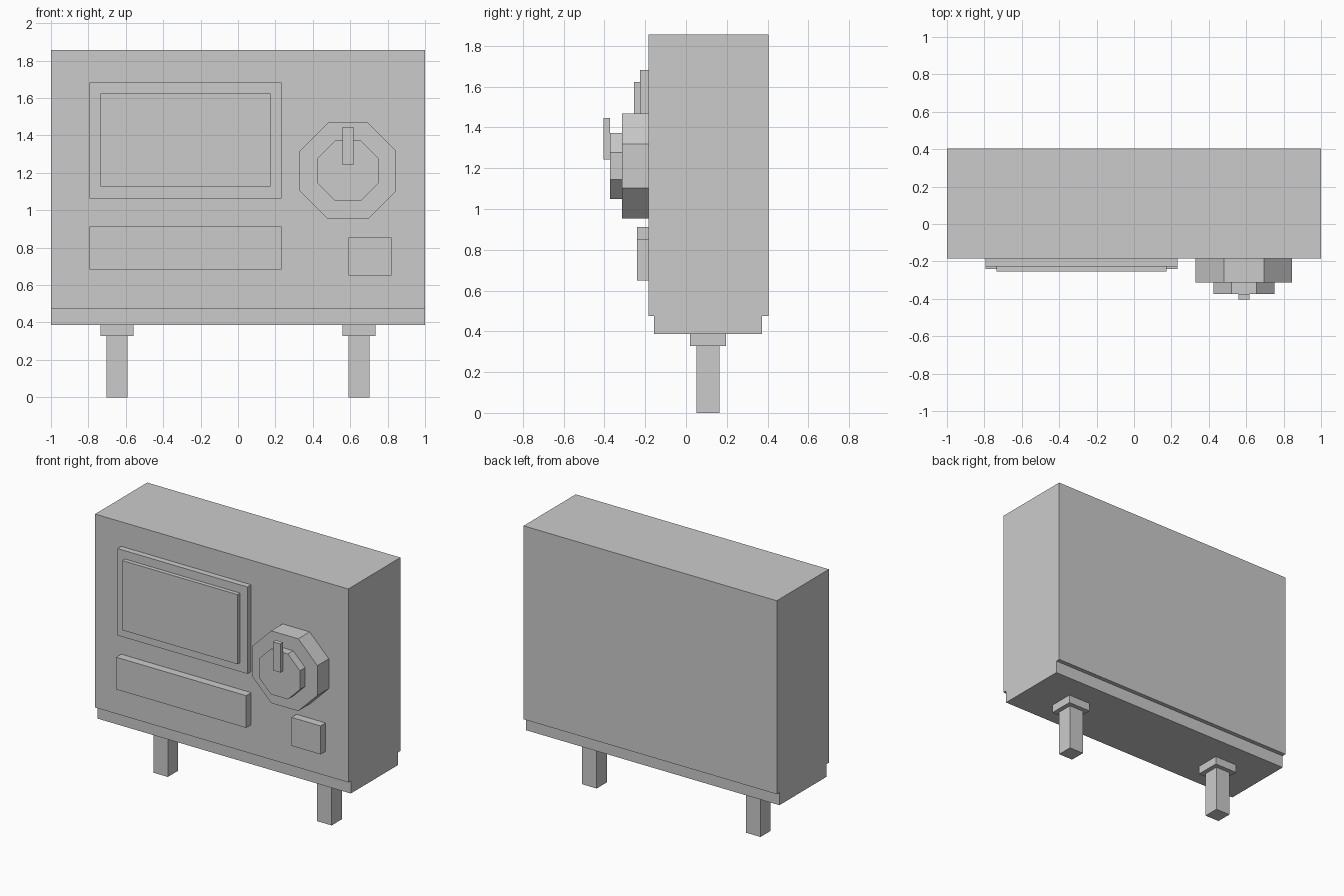
import bpy, math

if "Cube" in bpy.data.objects:
    bpy.data.objects.remove(bpy.data.objects["Cube"])

grey = bpy.data.materials.new("plain_grey")
grey.diffuse_color = (0.6, 0.6, 0.6, 1)
grey.use_nodes = True
grey.node_tree.nodes["Principled BSDF"].inputs["Base Color"].default_value = grey.diffuse_color


def finish(name):
    ob = bpy.context.object
    ob.name = name
    ob.data.materials.append(grey)
    return ob


def box(name, x, y, z):
    """Box from (min, max) ranges on each axis."""
    bpy.ops.mesh.primitive_cube_add(size=1, location=[sum(r) / 2 for r in (x, y, z)])
    ob = finish(name)
    ob.scale = [r[1] - r[0] for r in (x, y, z)]
    bpy.ops.object.transform_apply(location=False, rotation=False, scale=True)
    return ob


def octagon(name, x, z, half_width, y0, y1):
    """Eight-sided knob facing -y, flat side up."""
    bpy.ops.mesh.primitive_cylinder_add(
        vertices=8, radius=half_width / math.cos(math.pi / 8), depth=y1 - y0)
    ob = finish(name)
    ob.rotation_euler = (0, 0, math.pi / 8)
    bpy.ops.object.transform_apply(location=False, rotation=True, scale=False)
    ob.rotation_euler = (math.pi / 2, 0, 0)
    ob.location = (x, (y0 + y1) / 2, z)
    return ob


FRONT = -0.184

# Cabinet and recessed plinth
box("cabinet", (-1, 1), (FRONT, 0.404), (0.476, 1.857))
box("plinth", (-1, 1), (-0.156, 0.374), (0.386, 0.476))

# Legs with collars
for side, sx in (("left", -1), ("right", 1)):
    cx, cy = 0.647 * sx, 0.108
    for part, h, z in (("leg", 0.057, (0, 0.328)), ("leg_collar", 0.089, (0.328, 0.386))):
        box(f"{side}_{part}", (cx - h, cx + h), (cy - h, cy + h), z)

# Display, lower panel and button
box("screen_frame", (-0.794, 0.233), (-0.226, FRONT), (1.062, 1.682))
box("screen", (-0.735, 0.174), (-0.255, -0.226), (1.126, 1.623))
box("lower_panel", (-0.794, 0.233), (-0.241, FRONT), (0.682, 0.912))
box("button", (0.591, 0.821), (-0.241, FRONT), (0.650, 0.853))

# Dial
octagon("dial_base", 0.588, 1.211, 0.258, -0.313, FRONT)
octagon("dial_knob", 0.588, 1.211, 0.162, -0.373, -0.313)
box("dial_pointer", (0.559, 0.617), (-0.404, -0.373), (1.242, 1.446))
